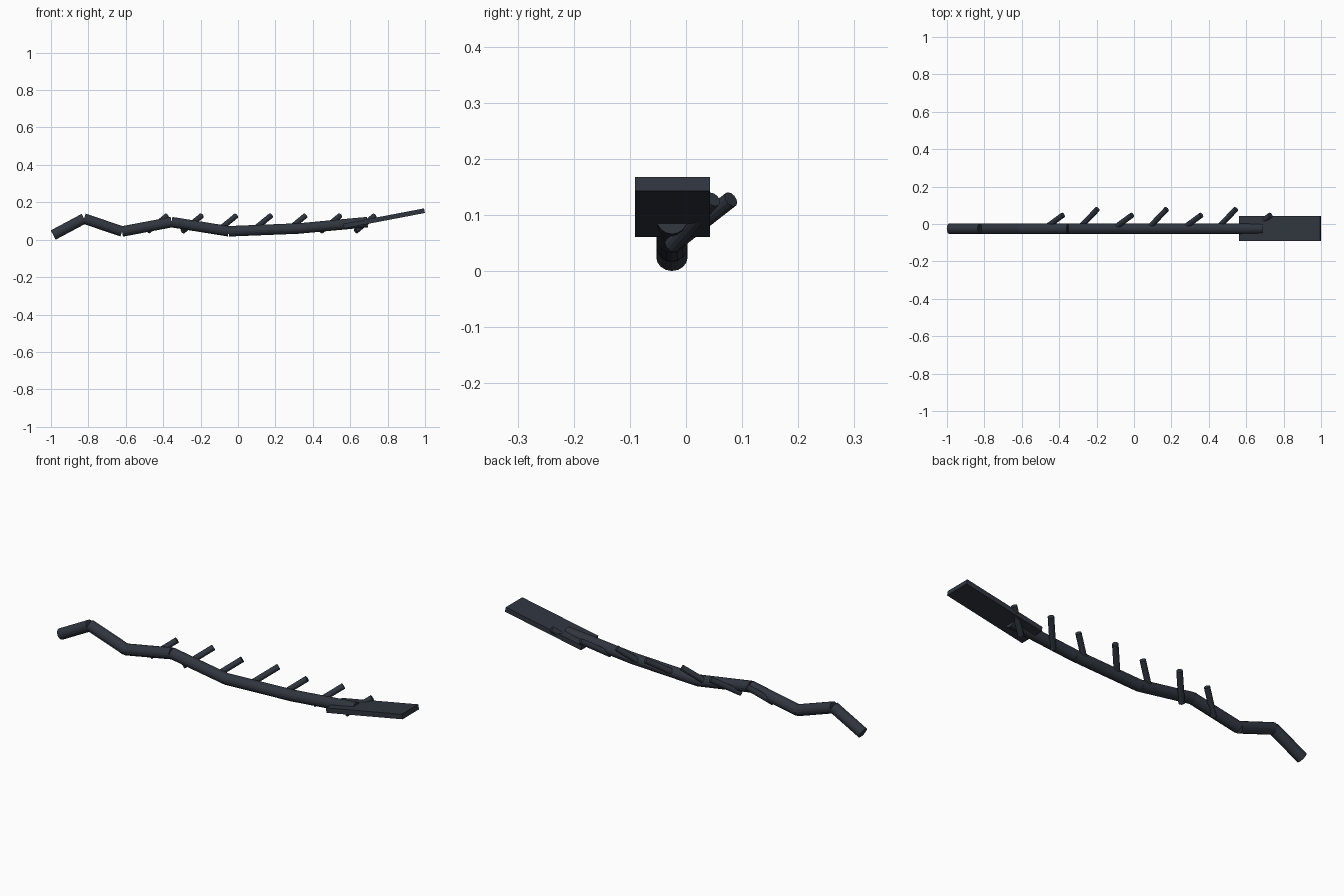
import bpy
import math
from mathutils import Vector

if "Cube" in bpy.data.objects:
    bpy.data.objects.remove(bpy.data.objects["Cube"])

dark = bpy.data.materials.new("dark_slate")
dark.diffuse_color = (0.03, 0.037, 0.05, 1)
dark.use_nodes = True
dark.node_tree.nodes["Principled BSDF"].inputs["Base Color"].default_value = dark.diffuse_color


def rod(name, a, b, radius, sides):
    """Capped cylinder running from point a to point b."""
    a, b = Vector(a), Vector(b)
    d = b - a
    bpy.ops.mesh.primitive_cylinder_add(vertices=sides, radius=radius, depth=d.length,
                                        location=(a + b) / 2)
    ob = bpy.context.object
    ob.name = name
    ob.rotation_euler = d.to_track_quat('Z', 'Y').to_euler()
    ob.data.materials.append(dark)
    return ob


# Bent shaft: straight segments meeting at shared joints
Y = -0.025
path = [(-0.988, 0.025), (-0.823, 0.113), (-0.62, 0.044), (-0.355, 0.094),
        (-0.05, 0.045), (0.325, 0.06), (0.692, 0.094)]
for i, (p, q) in enumerate(zip(path, path[1:])):
    rod(f"shaft_segment_{i + 1}", (p[0], Y, p[1]), (q[0], Y, q[1]), 0.028, 16)

# Row of slanted pegs, alternately short and long
for i in range(7):
    x = -0.43 + 0.185 * i
    tip_y = 0.08 if i % 2 else 0.048
    rod(f"peg_{i + 1}", (x - 0.05, Y, 0.046), (x + 0.05, tip_y, 0.128), 0.0145, 12)

# Flat tilted blade at the right end
bpy.ops.mesh.primitive_cube_add(size=1, location=(0.781, -0.024, 0.114))
blade = bpy.context.object
blade.name = "blade"
blade.scale = (0.44, 0.134, 0.025)
blade.rotation_euler = (0, -math.radians(10.8), 0)
blade.data.materials.append(dark)
